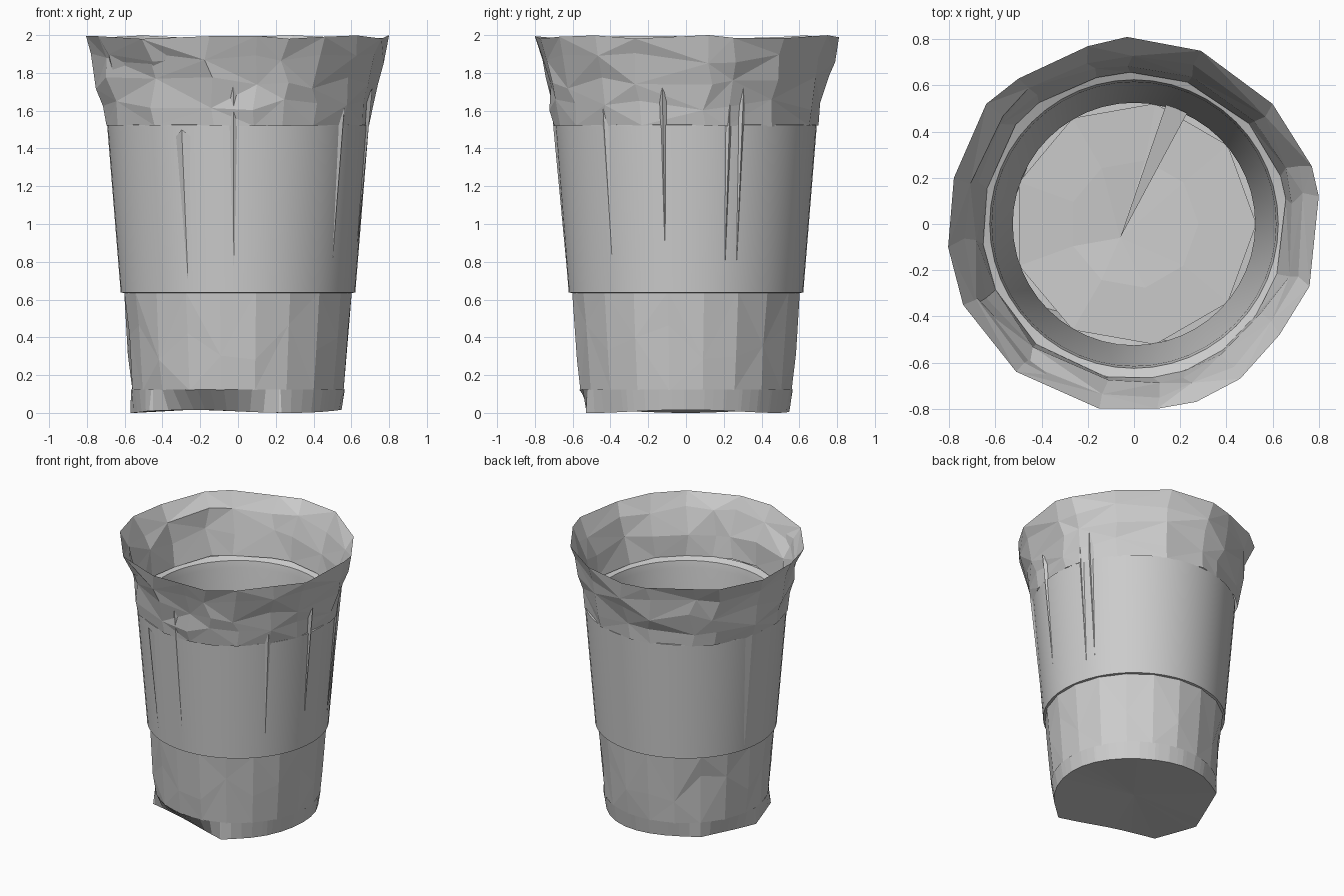
import bpy, bmesh, random
from math import sin, cos, pi, radians, atan2, hypot

if "Cube" in bpy.data.objects:
    bpy.data.objects.remove(bpy.data.objects["Cube"])

random.seed(4)


def polar(r, a, z):
    return (r * cos(a), r * sin(a), z)


def circle(r, z, n):
    return [polar(r, 2 * pi * i / n, z) for i in range(n)]


def build(name, rings, cap=None, smooth=False, split=False, flip=False):
    """Loft equal-sized rings; cap is an optional centre point closing the last ring."""
    bm = bmesh.new()
    vs = [[bm.verts.new(p) for p in ring] for ring in rings]
    n = len(vs[0])
    for k, (lo, hi) in enumerate(zip(vs, vs[1:])):
        for i in range(n):
            j = (i + 1) % n
            if not split:
                bm.faces.new((lo[i], lo[j], hi[j], hi[i]))
            elif (i + k) % 2:
                bm.faces.new((lo[i], lo[j], hi[j]))
                bm.faces.new((lo[i], hi[j], hi[i]))
            else:
                bm.faces.new((lo[i], lo[j], hi[i]))
                bm.faces.new((lo[j], hi[j], hi[i]))
    if cap:
        c = bm.verts.new(cap)
        for i in range(n):
            bm.faces.new((vs[-1][i], vs[-1][(i + 1) % n], c))
    if flip:
        bmesh.ops.reverse_faces(bm, faces=bm.faces)
    me = bpy.data.meshes.new(name)
    bm.to_mesh(me)
    bm.free()
    ob = bpy.data.objects.new(name, me)
    bpy.context.collection.objects.link(ob)
    if smooth:
        bpy.ops.object.select_all(action='DESELECT')
        ob.select_set(True)
        bpy.context.view_layer.objects.active = ob
        bpy.ops.object.shade_smooth_by_angle(angle=radians(25))
    return ob


def poly_point(pts, a, z):
    """Point where the ray at angle a leaves a convex polygon around the origin."""
    dx, dy = cos(a), sin(a)
    best = 9
    for (x1, y1), (x2, y2) in zip(pts, pts[1:] + pts[:1]):
        ex, ey = x2 - x1, y2 - y1
        den = dx * ey - dy * ex
        if abs(den) > 1e-9:
            t = (x1 * ey - y1 * ex) / den
            if 0 < t < best:
                best = t
    return polar(best, a, z)


# Sleeve around the middle, a thin round band
build("sleeve", [circle(r, z, 56) for r, z in
      ((0.602, 0.635), (0.622, 0.637), (0.622, 0.65), (0.692, 1.515), (0.692, 1.525), (0.66, 1.53))],
      smooth=True)

# Lower wall: dented facets between the sleeve and the foot
n = 20
rings = []
for k, (r, z) in enumerate(((0.566, 0.12), (0.588, 0.38), (0.61, 0.64))):
    rings.append([polar(r + (random.uniform(-.012, .006) if k == 1 else 0), 2 * pi * (i + .5) / n,
                        z + (random.uniform(-.12, .12) if k == 1 else 0)) for i in range(n)])
build("lower_wall", rings, split=True)

# Crushed foot: round at the back right, angular at the front left
foot = [(0.23, -0.53)] + [(0.548 * cos(radians(a)), 0.548 * sin(radians(a)))
                          for a in range(-45, 121, 11)]
foot += [(-0.40, 0.40), (-0.57, -0.02), (-0.47, -0.34)]
angles = sorted(set([2 * pi * i / 48 for i in range(48)] +
                    [atan2(y, x) % (2 * pi) for x, y in foot]))
build("foot", [[polar(0.566, a, 0.125) for a in angles],
               [poly_point(foot, a, 0.008 + 0.008 * cos(3 * a)) for a in angles]],
      cap=(0, 0, 0.03), flip=True)

# Crumpled upper band, lofted from an uneven rim outline
rim = [(0.80, 0.12), (0.77, 0.25), (0.60, 0.52), (0.29, 0.75), (-0.03, 0.81), (-0.20, 0.77),
       (-0.50, 0.63), (-0.64, 0.52), (-0.78, 0.20), (-0.805, -0.10), (-0.74, -0.35),
       (-0.51, -0.64), (-0.15, -0.80), (0.10, -0.80), (0.27, -0.77), (0.46, -0.67),
       (0.63, -0.48), (0.76, -0.27)]


def rim_ring(scale, z, dr, dz):
    out = []
    for x, y in rim:
        a, r = atan2(y, x), hypot(x, y) * 0.5 + 0.4
        out.append(polar(r * scale + random.uniform(-dr, dr), a + random.uniform(-dr, dr) * 2,
                         z + random.uniform(-dz, dz)))
    return out


edge = [(x, y, 1.99 + 0.01 * cos(2 * i)) for i, (x, y) in enumerate(rim)]
edge[0] = (*rim[0], 2.0)
outer = [rim_ring(0.872, 1.52, 0.002, 0.003), rim_ring(0.895, 1.63, 0.012, 0.03),
         rim_ring(0.915, 1.75, 0.022, 0.035), rim_ring(0.955, 1.88, 0.022, 0.03), edge]
build("crumpled_band", outer, split=True)

# Inside of the crumpled band
inner = [edge, rim_ring(0.925, 1.88, 0.02, 0.03), rim_ring(0.865, 1.74, 0.02, 0.03),
         rim_ring(0.825, 1.57, 0.008, 0.01)]
build("band_lining", inner, split=True)

# Inner wall with a narrow ledge, and a dented floor
build("inner_wall", [circle(r, z, 48) for r, z in
      ((0.672, 1.57), (0.625, 1.55), (0.615, 1.50), (0.525, 0.11))], smooth=True, flip=True)
build("inner_floor", [circle(0.53, 0.11, 9),
      [polar(0.28, 2 * pi * i / 9, 0.10 + random.uniform(-.02, .02)) for i in range(9)]],
      cap=(-0.06, -0.06, 0.10))


def wall(z):
    return 0.571 + 0.0795 * z


def fold(name, deg, z0, z1, half):
    """Tapered crease: wide at z1, vanishing at z0, with a raised ridge."""
    a = radians(deg)
    w = half / wall(z1)
    tip = polar(wall(z0), a, z0)
    top = [polar(wall(z1) - .01, a - w, z1 - .05), polar(wall(z1) + .015, a, z1),
           polar(wall(z1) - .01, a + w, z1 - .05)]
    build(name, [top], cap=tip, flip=True)


# Long creases running down over the sleeve
for i, (deg, z0, z1, half) in enumerate((
        (-92, 0.77, 1.74, 0.035), (-38, 0.82, 1.62, 0.03), (-10, 0.88, 1.72, 0.02),
        (19, 0.77, 1.68, 0.025), (25, 0.80, 1.74, 0.025), (-115, 0.70, 1.5, 0.06),
        (165, 0.65, 1.7, 0.10))):
    fold(f"crease_{i + 1}", deg, z0, z1, half)

# Loose fold lying across the floor
build("floor_fold", [[(0.14, 0.52, 0.25), (0.23, 0.48, 0.25), (0.18, 0.50, 0.12)]],
      cap=(-0.06, -0.06, 0.11))
